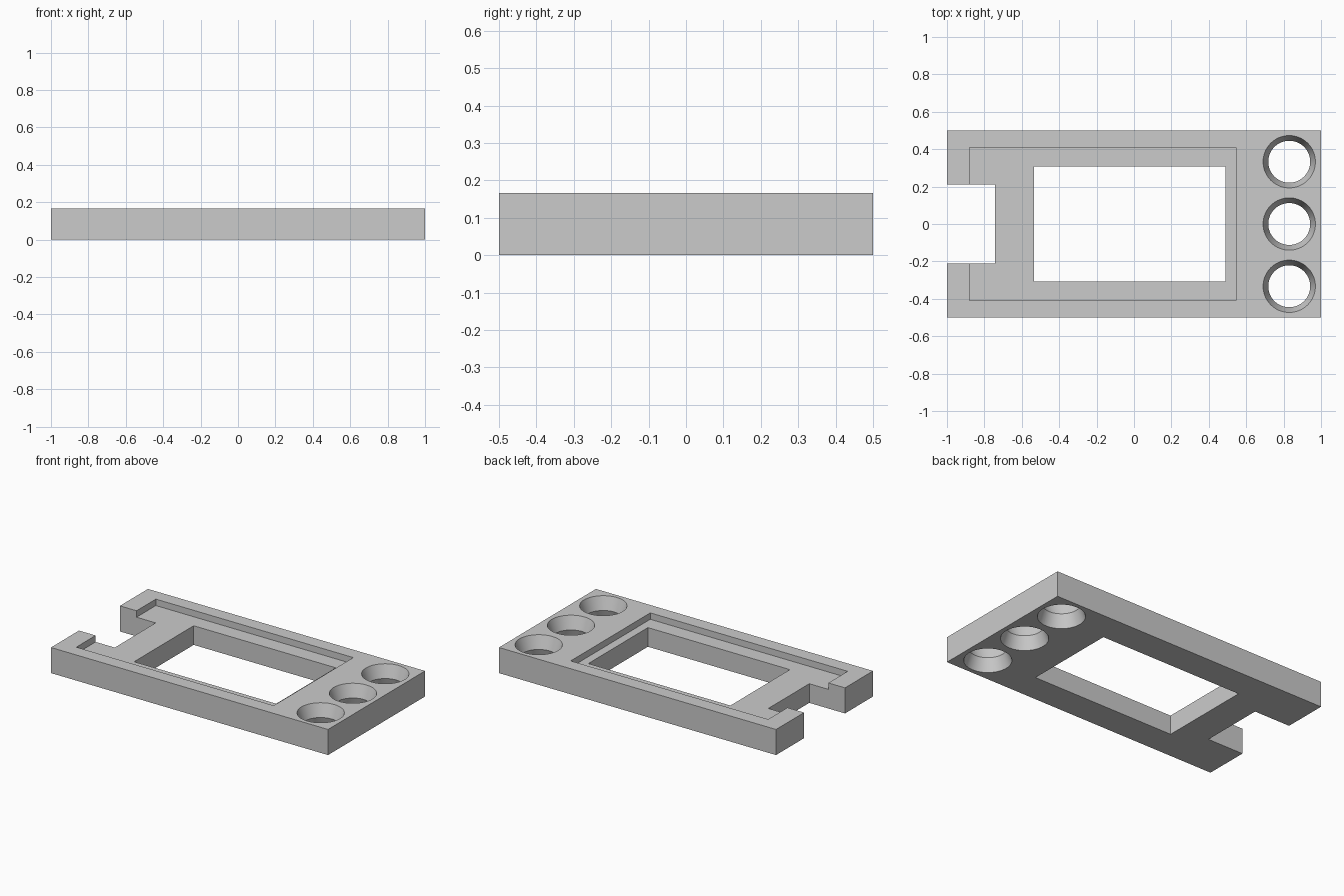
import bpy
import math

cube = bpy.data.objects.get("Cube")
if cube:
    bpy.data.objects.remove(cube, do_unlink=True)

HEIGHT = 0.167
RECESS_FLOOR = 0.125
WAIST = HEIGHT / 2

grey = bpy.data.materials.new("plain grey")
grey.use_nodes = True
colour = (0.6, 0.6, 0.6, 1)
grey.diffuse_color = colour
grey.node_tree.nodes["Principled BSDF"].inputs["Base Color"].default_value = colour


def block(name, x0, x1, y0, y1, z0, z1):
    """Box given by its limits on each axis."""
    bpy.ops.mesh.primitive_cube_add(
        size=1, location=((x0 + x1) / 2, (y0 + y1) / 2, (z0 + z1) / 2))
    obj = bpy.context.object
    obj.name = name
    obj.scale = (x1 - x0, y1 - y0, z1 - z0)
    bpy.ops.object.transform_apply(location=True, rotation=False, scale=True)
    obj.data.materials.append(grey)
    return obj


def waisted_cutter(name, x, y, rim, waist, sides=64):
    """Hourglass: wide at both faces of the plate, narrow halfway."""
    over = 0.02
    wide = rim + (rim - waist) * over / WAIST
    levels = [(-over, wide), (WAIST, waist), (HEIGHT + over, wide)]
    verts = []
    for z, r in levels:
        for i in range(sides):
            a = math.tau * i / sides
            verts.append((x + r * math.cos(a), y + r * math.sin(a), z))
    faces = [tuple(reversed(range(sides))), tuple(range(2 * sides, 3 * sides))]
    for ring in (0, sides):
        for i in range(sides):
            j = (i + 1) % sides
            faces.append((ring + i, ring + j, ring + sides + j, ring + sides + i))
    mesh = bpy.data.meshes.new(name)
    mesh.from_pydata(verts, [], faces)
    mesh.materials.append(grey)
    obj = bpy.data.objects.new(name, mesh)
    bpy.context.collection.objects.link(obj)
    return obj


# Plate
plate = block("mounting_plate", -1, 1, -0.5, 0.5, 0, HEIGHT)

# Shallow recess, window through it, notch in the end, and three round holes
cutters = [
    block("recess_cutter", -0.88, 0.545, -0.41, 0.41, RECESS_FLOOR, 0.3),
    block("window_cutter", -0.535, 0.49, -0.307, 0.307, -0.1, 0.3),
    block("notch_cutter", -1.1, -0.742, -0.211, 0.211, -0.1, 0.3),
]
for y in (-0.333, 0, 0.333):
    cutters.append(waisted_cutter("hole_cutter", 0.83, y, 0.14, 0.112))

bpy.ops.object.select_all(action='DESELECT')
plate.select_set(True)
bpy.context.view_layer.objects.active = plate
for cutter in cutters:
    cutter.hide_render = True
    mod = plate.modifiers.new(cutter.name, 'BOOLEAN')
    mod.operation = 'DIFFERENCE'
    mod.solver = 'EXACT'
    mod.object = cutter
    bpy.ops.object.modifier_apply(modifier=mod.name)
    bpy.data.objects.remove(cutter, do_unlink=True)

# Round hole walls shade smoothly, all other edges stay sharp
bpy.ops.object.shade_smooth_by_angle(angle=math.radians(30))
